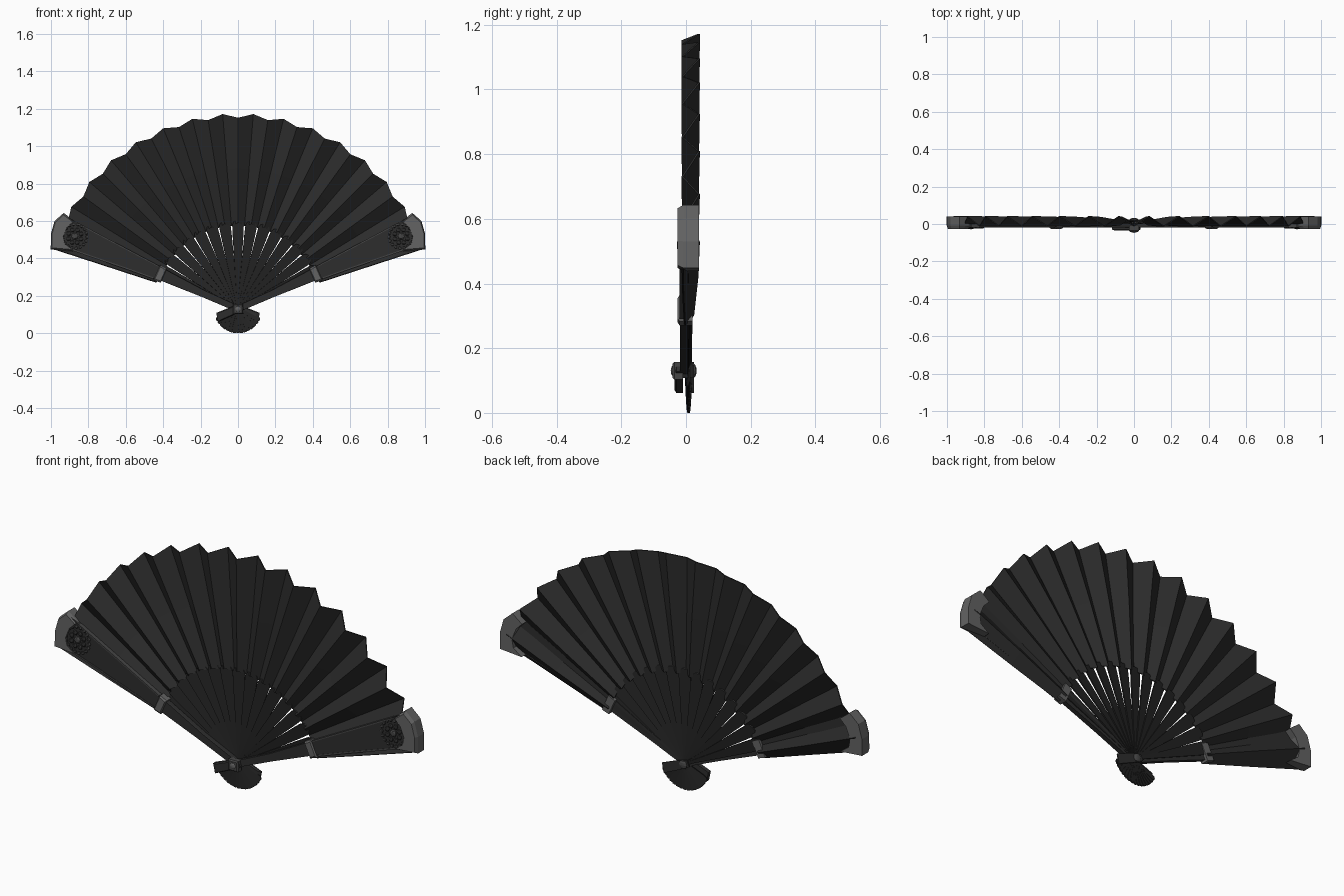
import bpy, bmesh
from math import sin, cos, radians, pi
from mathutils import Matrix, Vector

if "Cube" in bpy.data.objects:
    bpy.data.objects.remove(bpy.data.objects["Cube"])

PIVOT_Z = 0.13
STEP = 4.5          # angle between neighbouring folds
GUARD_ANGLE = 24


def material(name, v):
    m = bpy.data.materials.new(name)
    m.use_nodes = True
    m.diffuse_color = (v, v, v, 1)
    m.node_tree.nodes["Principled BSDF"].inputs["Base Color"].default_value = (v, v, v, 1)
    return m


CLOTH = material("black cloth", 0.024)
WOOD = material("dark lacquered wood", 0.018)
GUARD = material("charcoal guard", 0.027)
TRIM = material("dark metal trim", 0.06)
METAL = material("grey metal", 0.125)


def finish(bm, name, mats):
    bmesh.ops.recalc_face_normals(bm, faces=bm.faces)
    me = bpy.data.meshes.new(name)
    bm.to_mesh(me)
    bm.free()
    for m in mats:
        me.materials.append(m)
    ob = bpy.data.objects.new(name, me)
    bpy.context.collection.objects.link(ob)
    return ob


def fan_matrix(angle, side=1):
    """Local x runs outward from the pivot, local z across, y is depth."""
    return (Matrix.Scale(side, 4, Vector((1, 0, 0)))
            @ Matrix.Translation((0, 0, PIVOT_Z))
            @ Matrix.Rotation(-radians(angle), 4, 'Y'))


def add_prism(bm, outline, y0, y1, chamfer=0.0, inset=0.8):
    """Extrude an outline in depth, with an optional chamfered front."""
    cx = sum(p[0] for p in outline) / len(outline)
    cz = sum(p[1] for p in outline) / len(outline)
    rings = [[bm.verts.new((x, y1, z)) for x, z in outline],
             [bm.verts.new((x, y0 + chamfer, z)) for x, z in outline]]
    if chamfer:
        rings.append([bm.verts.new((cx + (x - cx) * inset, y0, cz + (z - cz) * inset))
                      for x, z in outline])
    for a, b in zip(rings, rings[1:]):
        for i in range(len(outline)):
            j = (i + 1) % len(outline)
            bm.faces.new((a[i], a[j], b[j], b[i]))
    bm.faces.new(rings[0])
    bm.faces.new(rings[-1])


def prism(name, outline, y0, y1, mat, side, chamfer=0.0, inset=0.8):
    bm = bmesh.new()
    add_prism(bm, outline, y0, y1, chamfer, inset)
    bm.transform(fan_matrix(GUARD_ANGLE, side))
    return finish(bm, name, [mat])


# Pleated leaf: front and back folds alternate
bm = bmesh.new()
rows = []
for k in range(-16, 17):
    a = radians(90 + k * STEP)
    back = k % 2
    row = []
    for r, y in ((0.445 if back else 0.46, 0.022 if back else -0.004),
                 (0.75, 0.035 if back else -0.009),
                 (1.045 if back else 1.022, 0.04 if back else -0.011)):
        row.append(bm.verts.new((r * cos(a), y, PIVOT_Z + r * sin(a))))
    rows.append(row)
for a, b in zip(rows, rows[1:]):
    for i in range(2):
        bm.faces.new((a[i], b[i], b[i + 1], a[i + 1]))
leaf = finish(bm, "pleated_leaf", [CLOTH])
mod = leaf.modifiers.new("thickness", 'SOLIDIFY')
mod.thickness = 0.006
mod.offset = 0

# Sticks: rounded slats that cross the pivot and widen into the small lower fan
half = [(-0.13, 0.006), (-0.122, 0.013), (-0.1, 0.014), (-0.03, 0.008), (0.06, 0.008),
        (0.4, 0.029), (0.45, 0.031), (0.466, 0.024), (0.474, 0.01)]
outline = half + [(x, -z) for x, z in reversed(half)]
for n, k in enumerate(range(-14, 15, 2)):
    bm = bmesh.new()
    add_prism(bm, outline, -0.003, 0.003)
    tilt = Matrix.Rotation(radians(9), 4, 'X')
    shift = Matrix.Translation((0, 0.008 + 0.0004 * k, 0))
    bm.transform(shift @ fan_matrix(90 + k * STEP) @ tilt)
    ob = finish(bm, "stick_%02d" % (n + 1), [WOOD, TRIM])
    # Metal edge on the tip of each stick
    for p in ob.data.polygons:
        if (p.center - Vector((0, p.center.y, PIVOT_Z))).length > 0.455:
            p.material_index = 1

for side, label in ((1, "left"), (-1, "right")):
    # Guard body, flaring towards its tip
    prism(label + "_guard",
          [(-0.02, -0.016), (0.2, -0.02), (0.44, -0.03), (0.64, -0.048), (0.93, -0.072),
           (1.02, -0.1), (1.04, 0.08), (0.98, 0.072), (0.48, 0.038), (0.2, 0.018), (-0.02, 0.016)],
          -0.018, 0.006, GUARD, side, 0.006, 0.97)
    # Raised rails on both edges of the guard
    prism(label + "_lower_rail", [(0.48, -0.038), (0.64, -0.05), (0.94, -0.076),
                                  (0.94, -0.068), (0.64, -0.042), (0.48, -0.03)],
          -0.02, 0.008, TRIM, side)
    prism(label + "_upper_rail", [(0.48, 0.033), (0.98, 0.067), (0.98, 0.074), (0.48, 0.039)],
          -0.02, 0.0, TRIM, side)
    # Metal end cap wrapping the tip
    prism(label + "_end_cap",
          [(0.93, -0.077), (1.044, -0.117), (1.077, -0.041), (1.087, 0.031), (1.06, 0.09),
           (0.995, 0.074), (1.012, 0.03), (1.01, -0.03), (0.985, -0.065)],
          -0.026, 0.04, METAL, side, 0.018, 0.9)
    # Clasp band
    prism(label + "_clasp", [(0.435, -0.04), (0.475, -0.043), (0.475, 0.045), (0.435, 0.042)],
          -0.026, 0.02, METAL, side, 0.006)
    # Tail beyond the pivot: one passes in front of the sticks, the other behind
    front = side == 1
    prism(label + "_guard_tail", [(-0.125, -0.02), (-0.115, 0.028), (-0.02, 0.024),
                                  (0.03, 0.016), (0.03, -0.016), (-0.02, -0.02)],
          -0.036 if front else 0.012, -0.01 if front else 0.024, GUARD, side, 0.006)

    # Rosette: ring of beads around petals and a boss
    bm = bmesh.new()
    for count, radius, size in ((18, 0.064, 0.009), (8, 0.036, 0.013), (1, 0, 0.02)):
        for i in range(count):
            t = 2 * pi * i / count
            bmesh.ops.create_icosphere(
                bm, subdivisions=1, radius=size,
                matrix=Matrix.Translation((0.955 + radius * cos(t), -0.019, radius * sin(t)))
                @ Matrix.Diagonal((1, 0.55, 1, 1)))
    bm.transform(fan_matrix(GUARD_ANGLE, side))
    ob = finish(bm, label + "_rosette", [GUARD, TRIM])
    centre = fan_matrix(GUARD_ANGLE, side) @ Vector((0.955, -0.019, 0))
    for p in ob.data.polygons:
        d = (p.center - centre).length
        p.material_index = int(d < 0.022 or d > 0.064)

# Pivot: square plate, domed stud, and back washer
bm = bmesh.new()
s = 0.027
add_prism(bm, [(-s, -s), (s, -s), (s, s), (-s, s)], -0.042, -0.01, 0.006)
bm.transform(Matrix.Translation((0, 0, PIVOT_Z)))
finish(bm, "pivot_plate", [TRIM])
for name, y, r in (("pivot_stud", -0.04, 0.016), ("pivot_washer", 0.023, 0.022)):
    bm = bmesh.new()
    bmesh.ops.create_uvsphere(bm, u_segments=12, v_segments=6, radius=r)
    bm.transform(Matrix.Translation((0, y, PIVOT_Z)) @ Matrix.Diagonal((1, 0.45, 1, 1)))
    finish(bm, name, [METAL if y < 0 else TRIM])
